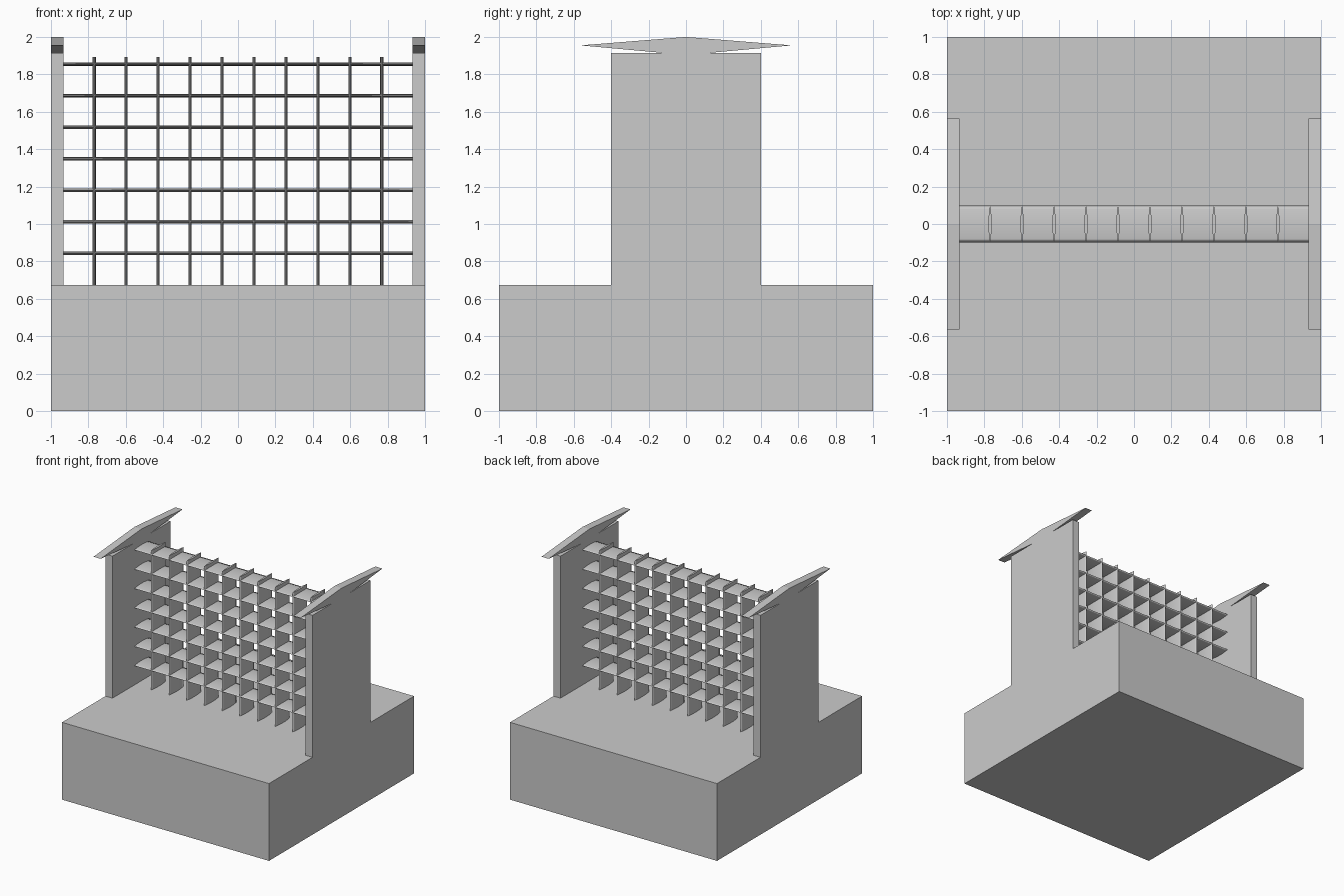
import bpy, bmesh, math
from mathutils import Matrix

if "Cube" in bpy.data.objects:
    bpy.data.objects.remove(bpy.data.objects["Cube"])

BASE_TOP = 0.675
WALL_IN = 0.932


def prism(name, profile, length, matrix, smooth=False):
    """Extrude a 2D profile along local z, then place it with a matrix."""
    bm = bmesh.new()
    face = bm.faces.new([bm.verts.new((u, v, 0)) for u, v in profile])
    ext = bmesh.ops.extrude_face_region(bm, geom=[face])
    for v in ext["geom"]:
        if isinstance(v, bmesh.types.BMVert):
            v.co.z += length
    bmesh.ops.recalc_face_normals(bm, faces=bm.faces)
    if smooth:
        for f in bm.faces:
            f.smooth = len(f.verts) == 4
        for f in bm.faces:
            if not f.smooth:
                for e in f.edges:
                    e.smooth = False
    bm.transform(matrix)
    bmesh.ops.recalc_face_normals(bm, faces=bm.faces)
    mesh = bpy.data.meshes.new(name)
    bm.to_mesh(mesh)
    bm.free()
    obj = bpy.data.objects.new(name, mesh)
    bpy.context.collection.objects.link(obj)
    return obj


# local (u, v, w) -> world (y, z, x)
ALONG_X = Matrix(((0, 0, 1, 0), (1, 0, 0, 0), (0, 1, 0, 0), (0, 0, 0, 1)))
# local (u, v, w) -> world (y, x, z)
ALONG_Z = Matrix(((0, 1, 0, 0), (1, 0, 0, 0), (0, 0, 1, 0), (0, 0, 0, 1)))

# Base block
prism("base", [(-1, -1), (1, -1), (1, 1), (-1, 1)], BASE_TOP, ALONG_Z)

# End walls with flat-pitched roof caps
half = [(0.40, BASE_TOP), (0.40, 1.915), (0.125, 1.915), (0.565, 1.955)]
wall = half + [(0, 2.0)] + [(-y, z) for y, z in reversed(half)]
for name, x in (("left_wall", -1), ("right_wall", WALL_IN)):
    prism(name, wall, 1 - WALL_IN, Matrix.Translation((x, 0, 0)) @ ALONG_X)

# Lens-shaped slat section: pointed front and back, bulging in the middle
R, T, N = 0.10, 0.009, 10
arc = [(-R + 2 * R * i / N, T * (1 - (2 * i / N - 1) ** 2)) for i in range(N + 1)]
lens = arc + [(u, -v) for u, v in reversed(arc[1:-1])]

# Horizontal slats between the walls
for i in range(7):
    z = 0.843 + i * 0.1685
    prism("horizontal_slat", lens, 2 * WALL_IN,
          Matrix.Translation((-WALL_IN, 0, z)) @ ALONG_X, True)

# Vertical slats standing on the base
for i in range(10):
    x = (i - 4.5) * 0.171
    prism("vertical_slat", lens, 1.893 - BASE_TOP,
          Matrix.Translation((x, 0, BASE_TOP)) @ ALONG_Z, True)
